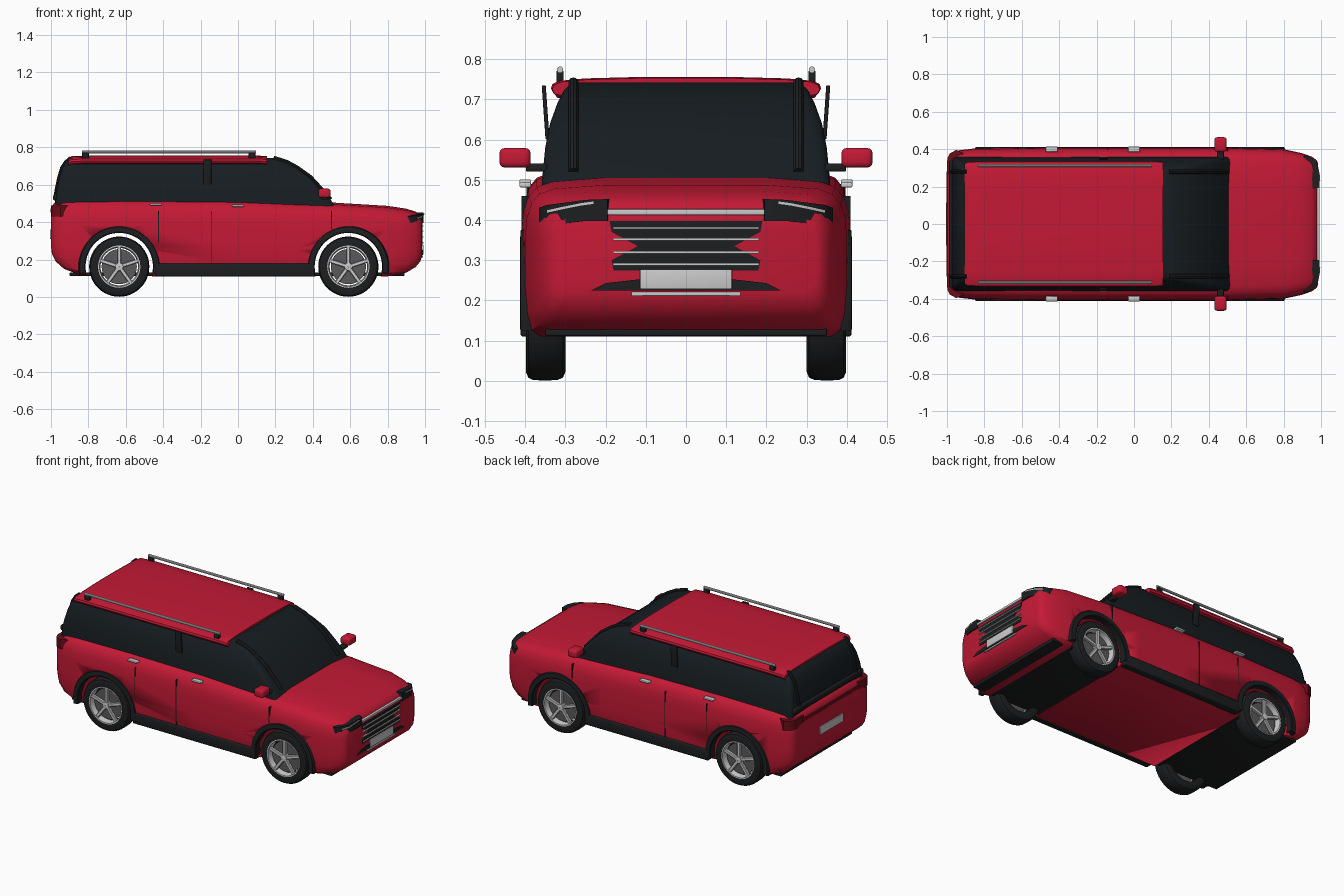
import bpy, bmesh, math
from mathutils import Vector, Matrix

if "Cube" in bpy.data.objects:
    bpy.data.objects.remove(bpy.data.objects["Cube"])


def material(name, rgb):
    m = bpy.data.materials.new(name)
    m.diffuse_color = (*rgb, 1)
    m.use_nodes = True
    m.node_tree.nodes["Principled BSDF"].inputs["Base Color"].default_value = m.diffuse_color
    return m


RED = material("paint_red", (0.55, 0.01, 0.035))
BLACK = material("trim_black", (0.012, 0.013, 0.014))
GLASS = material("dark_glass", (0.008, 0.012, 0.015))
CHROME = material("chrome", (0.55, 0.55, 0.56))
RIM = material("rim_grey", (0.1, 0.1, 0.105))
TAIL = material("tail_red", (0.15, 0.004, 0.01))


def finish(name, bm, mat, angle=35):
    bmesh.ops.recalc_face_normals(bm, faces=bm.faces)
    me = bpy.data.meshes.new(name)
    bm.to_mesh(me)
    bm.free()
    me.materials.append(mat)
    ob = bpy.data.objects.new(name, me)
    bpy.context.collection.objects.link(ob)
    smooth(ob, angle)
    return ob


def smooth(ob, angle=35):
    bpy.ops.object.select_all(action='DESELECT')
    ob.select_set(True)
    bpy.context.view_layer.objects.active = ob
    bpy.ops.object.shade_smooth_by_angle(angle=math.radians(angle))


def loft(name, rings, mat, closed=False, angle=35):
    bm = bmesh.new()
    vs = [[bm.verts.new(p) for p in r] for r in rings]
    n = len(vs[0])
    for a, b in zip(vs, vs[1:] + vs[:1] if closed else vs[1:]):
        for i in range(n):
            j = (i + 1) % n
            bm.faces.new((a[i], a[j], b[j], b[i]))
    if not closed:
        bm.faces.new(vs[0])
        bm.faces.new(vs[-1])
    return finish(name, bm, mat, angle)


def box(name, x, y, z, mat, bevel=0.0, seg=3, rot=None):
    """Box from (min, max) ranges, optionally bevelled and turned about its centre."""
    bm = bmesh.new()
    bmesh.ops.create_cube(bm, size=1)
    bmesh.ops.scale(bm, vec=(x[1] - x[0], abs(y[1] - y[0]), z[1] - z[0]), verts=bm.verts)
    if bevel:
        bmesh.ops.bevel(bm, geom=bm.edges[:], offset=bevel, segments=seg, affect='EDGES', profile=0.5)
    if rot:
        bmesh.ops.rotate(bm, matrix=Matrix.Rotation(rot[0], 3, rot[1]), verts=bm.verts)
    bmesh.ops.translate(bm, vec=((x[0] + x[1]) / 2, (y[0] + y[1]) / 2, (z[0] + z[1]) / 2), verts=bm.verts)
    return finish(name, bm, mat)


def sweep(name, profile, cx, cz, mat, a0=0, a1=360, n=48):
    """Turn a closed (radius, y) profile about the wheel axis."""
    full = a1 - a0 >= 360
    angs = [math.radians(a0 + (a1 - a0) * i / n) for i in range(n if full else n + 1)]
    rings = [[(cx + r * math.cos(a), y, cz + r * math.sin(a)) for r, y in profile] for a in angs]
    return loft(name, rings, mat, full)


def tube(name, pts, r, mat, n=10):
    """Round bar along a path lying in an xz plane."""
    rings = []
    for i, p in enumerate(pts):
        d = (Vector(pts[min(i + 1, len(pts) - 1)]) - Vector(pts[max(i - 1, 0)])).normalized()
        u = d.cross(Vector((0, 1, 0)))
        rings.append([Vector(p) + r * (math.cos(t) * u + math.sin(t) * Vector((0, 1, 0)))
                      for t in (2 * math.pi * k / n for k in range(n))])
    return loft(name, rings, mat)


# Lower body: stations along the length (x, bottom, top, half width)
STATIONS = [(-1.0, .27, .45, .33), (-.995, .23, .485, .36), (-.975, .19, .512, .38), (-.93, .15, .525, .395),
            (-.85, .12, .528, .404), (-.5, .11, .53, .408), (0, .11, .525, .408), (.3, .11, .512, .408),
            (.5, .11, .505, .408), (.8, .11, .487, .40), (.9, .13, .472, .378), (.95, .16, .456, .36),
            (.975, .19, .438, .343), (.984, .22, .415, .325)]
SECTION = [(.9, 0), (.96, .04), (.99, .15), (1, .35), (1, .65), (.99, .78), (.96, .88), (.91, .94), (.82, .975), (.5, 1)]
rings = []
for x, zb, zt, w in STATIONS:
    half = [(x, w * fy, zb + (zt - zb) * fz) for fy, fz in SECTION]
    rings.append(half + [(px, -py, pz) for px, py, pz in reversed(half)])
body = loft("body", rings, RED, angle=40)

# Wheel openings cut right through the body
WHEEL_X, WHEEL_Z = (-.635, .59), .162
for wx in WHEEL_X:
    bm = bmesh.new()
    bmesh.ops.create_cone(bm, cap_ends=True, segments=64, radius1=.182, radius2=.182, depth=1.2,
                          matrix=Matrix.Translation((wx, 0, WHEEL_Z)) @ Matrix.Rotation(math.pi / 2, 4, 'X'))
    cutter = finish("arch_cutter", bm, BLACK)
    cutter.hide_render = True
    mod = body.modifiers.new("arch", 'BOOLEAN')
    mod.object, mod.operation, mod.solver = cutter, 'DIFFERENCE', 'EXACT'
    bpy.context.view_layer.objects.active = body
    bpy.ops.object.modifier_move_to_index(modifier="arch", index=0)
    bpy.ops.object.modifier_apply(modifier="arch")
    bpy.data.objects.remove(cutter)


# Glasshouse: rounded rectangles stacked in height
def rounded_rect(x0, x1, w, z, r=.03):
    pts = []
    for cx, cy, a in ((x1 - r, w - r, 0), (x0 + r, w - r, 90), (x0 + r, r - w, 180), (x1 - r, r - w, 270)):
        for k in range(5):
            t = math.radians(a + k * 22.5)
            pts.append((cx + r * math.cos(t), cy + r * math.sin(t), z))
    return pts


LEVELS = [(.47, -.975, .53, .36), (.52, -.978, .495, .356), (.58, -.968, .44, .35), (.64, -.955, .385, .338),
          (.69, -.94, .315, .32), (.72, -.92, .26, .305), (.742, -.895, .19, .285)]
loft("glasshouse", [rounded_rect(a, b, w, z) for z, a, b, w in LEVELS], GLASS)
box("rear_window_sill", (-.988, -.95), (-.34, .34), (.515, .55), BLACK, .01)

# Roof with gentle crown
ROOF = [(.31, .712), (.33, .716), (.336, .727), (.332, .738), (.315, .746), (.25, .752), (.1, .756)]
prof = ROOF + [(-y, z) for y, z in reversed(ROOF)]
loft("roof", [[(x, y * s, z - d) for y, z in prof] for x, s, d in
              ((-.905, .97, .012), (-.89, .99, .003), (-.8, 1, 0), (.1, 1, 0), (.155, .99, .003))], RED)

# Underfloor plates
box("front_skid_plate", (.36, .89), (-.35, .35), (.112, .13), BLACK, .004)
box("rear_skid_plate", (-.9, -.42), (-.35, .35), (.112, .13), BLACK, .004)

TYRE = [(.108, .305), (.14, .3), (.154, .306), (.16, .32), (.161, .35), (.16, .38), (.154, .392), (.14, .398),
        (.108, .393)]
for s in (1, -1):
    side = "left" if s > 0 else "right"
    for wx, end in zip(WHEEL_X, ("rear", "front")):
        tag = f"{end}_{side}"
        # Tyre, rim and five double spokes
        sweep("tyre_" + tag, [(r, s * y) for r, y in TYRE], wx, WHEEL_Z, BLACK)
        sweep("rim_" + tag, [(r, s * y) for r, y in ((.1, .36), (.113, .36), (.113, .397), (.106, .397))],
              wx, WHEEL_Z, CHROME)
        sweep("brake_disc_" + tag, [(r, s * y) for r, y in ((.002, .355), (.094, .355), (.094, .37), (.002, .37))],
              wx, WHEEL_Z, RIM)
        sweep("hub_" + tag, [(r, s * y) for r, y in ((.001, .36), (.024, .36), (.02, .396), (.001, .398))],
              wx, WHEEL_Z, CHROME, n=24)
        for k in range(5):
            a = math.radians(90 + 72 * k)
            cx, cz = wx + .06 * math.cos(a), WHEEL_Z + .06 * math.sin(a)
            box("spoke_" + tag, (cx - .05, cx + .05), (s * .374, s * .392), (cz - .01, cz + .01), CHROME, .003, 1,
                rot=(-a, 'Y'))
        # Arch trim
        sweep("arch_trim_" + tag, [(r, s * y) for r, y in ((.18, .37), (.18, .41), (.185, .413), (.212, .411),
                                                           (.218, .4), (.218, .37))], wx, WHEEL_Z, BLACK, -10, 190)
    # Sill, door seams and handles
    box("sill_" + side, (-.44, .41), (s * .36, s * .412), (.11, .178), BLACK, .008)
    for x, z0 in ((-.425, .29), (-.14, .178), (.5, .36)):
        box("door_seam_" + side, (x - .002, x + .002), (s * .38, s * .4095), (z0, .46), BLACK)
    for x, z in ((-.44, .495), (0, .487)):
        box("door_handle_" + side, (x - .032, x + .032), (s * .385, s * .414), (z - .006, z + .006), CHROME, .004)
    # Pillars
    box("centre_pillar_" + side, (-.185, -.142), (s * .344, s * .354), (.6, .735), BLACK, .003, rot=(-s * .07, 'X'))
    tube("windscreen_pillar_" + side, [(b, s * .28, z) for z, a, b, w in LEVELS[1:]], .013, BLACK)
    tube("rear_pillar_" + side, [(a, s * .28, z) for z, a, b, w in LEVELS[1:]], .011, BLACK)
    # Roof rails on feet
    tube("roof_rail_" + side, [(-.835, s * .313, .774), (.095, s * .313, .774)], .008, CHROME)
    for x in (-.815, .075):
        box("rail_foot_" + side, (x - .018, x + .018), (s * .304, s * .322), (.738, .772), BLACK, .004)
    # Door mirrors
    box("mirror_" + side, (.43, .495), (s * .386, s * .464), (.53, .579), RED, .014)
    box("mirror_stalk_" + side, (.445, .48), (s * .345, s * .398), (.52, .54), BLACK, .005)
    # Headlights wrapping the corners, with a light strip
    lamp = [(.992, .195, .398, .452), (.993, .25, .398, .45), (.982, .31, .39, .442), (.955, .348, .385, .437),
            (.925, .366, .395, .43)]
    loft("headlight_" + side, [[(x, s * y, a), (x, s * y, b), (x - .05, s * y * .97, b), (x - .05, s * y * .97, a)]
                               for x, y, a, b in lamp], BLACK, angle=50)
    loft("light_strip_" + side, [[(x, s * y, z), (x, s * y, z + .006), (x - .02, s * y, z + .006), (x - .02, s * y, z)]
                                 for x, y, z in ((.996, .23, .44), (.994, .26, .436), (.984, .31, .426),
                                                 (.96, .346, .418))], CHROME)
    # Tail lights
    loft("tail_light_" + side, [[(x, s * y, .43), (x, s * y, .49), (x + .04, s * y * .95, .49), (x + .04, s * y * .95, .43)]
                                for x, y in ((-1.0, .27), (-.998, .35), (-.985, .378), (-.95, .396))], TAIL, angle=50)

# Front grille, chrome bars, number plate and lower intake
GRILLE = [(.19, .398), (.185, .37), (.12, .335), (.185, .3), (.18, .275)]
loft("grille", [[(x, y, z) for y, z in GRILLE] + [(x, -y, z) for y, z in reversed(GRILLE)] for x in (.95, .987)], BLACK)
box("grille_top_bar", (.95, .993), (-.195, .195), (.412, .427), CHROME, .003)
for z in (.38, .352, .32, .29):
    box("grille_bar", (.96, .993), (-.182, .182), (z - .003, z + .003), CHROME)
box("front_number_plate", (.97, .993), (-.114, .114), (.228, .277), CHROME, .002)
INTAKE = [(.235, .225), (.2, .243), (.12, .252)]
loft("lower_intake", [[(x, y, z) for y, z in INTAKE] + [(x, -y, z) for y, z in reversed(INTAKE)] for x in (.94, .988)],
     BLACK)
box("front_bumper_strip", (.95, .989), (-.136, .136), (.211, .221), CHROME, .002)

# Tailgate light bar, number plate and rear bumper insert
box("tail_light_bar", (-1.003, -.97), (-.28, .28), (.452, .472), TAIL, .003)
box("rear_number_plate", (-1.006, -.98), (-.114, .114), (.31, .36), CHROME, .002)
box("rear_bumper_insert", (-.985, -.94), (-.3, .3), (.215, .245), BLACK, .004)
